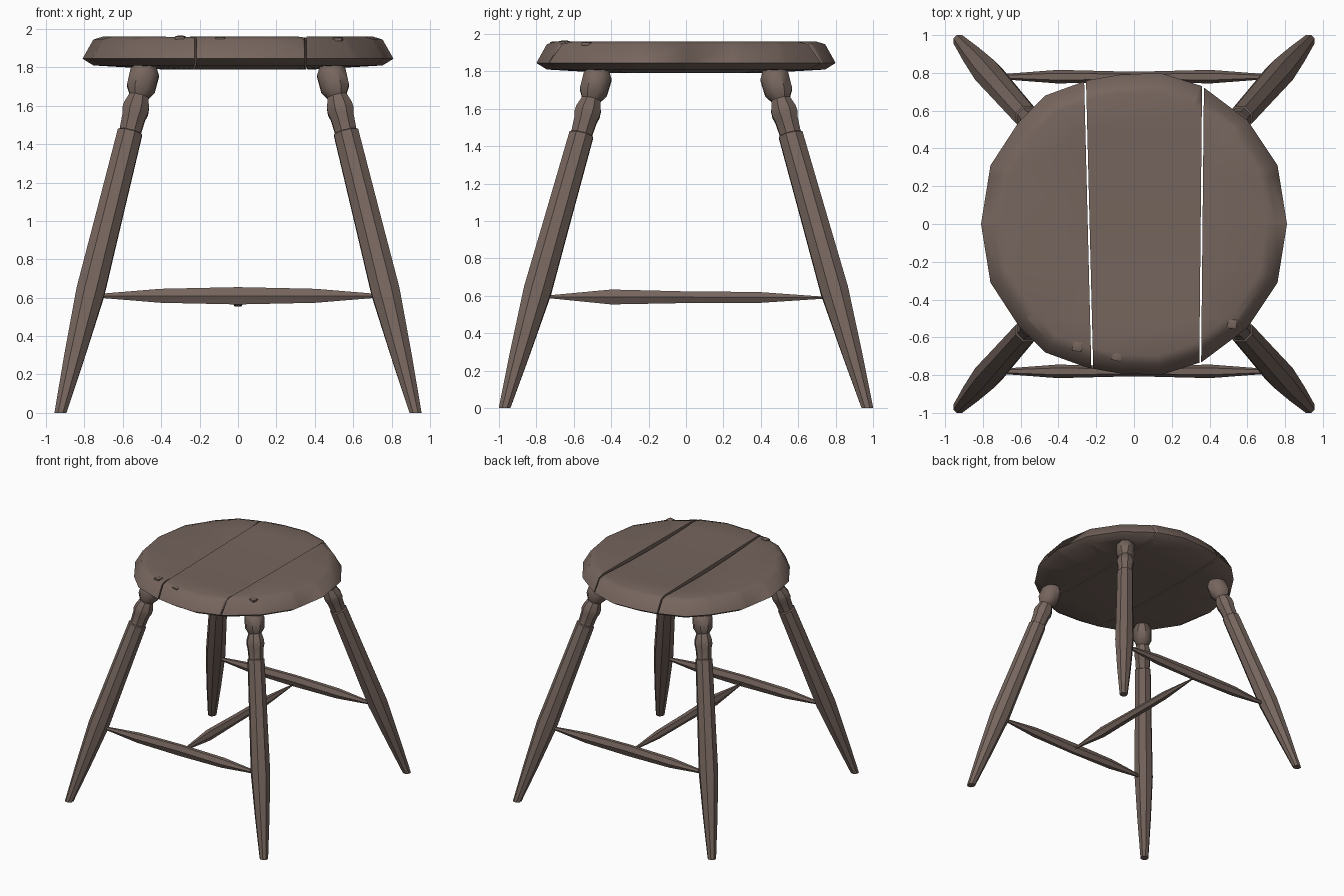
import bpy, bmesh, math
from mathutils import Vector

if "Cube" in bpy.data.objects:
    bpy.data.objects.remove(bpy.data.objects["Cube"])

wood = bpy.data.materials.new("brown wood")
wood.use_nodes = True
colour = (0.18, 0.13, 0.11, 1)
wood.diffuse_color = colour
wood.node_tree.nodes["Principled BSDF"].inputs["Base Color"].default_value = colour


def finish(bm, name, angle):
    """Turn a bmesh into a shaded object."""
    bmesh.ops.recalc_face_normals(bm, faces=bm.faces)
    mesh = bpy.data.meshes.new(name)
    bm.to_mesh(mesh)
    bm.free()
    mesh.materials.append(wood)
    ob = bpy.data.objects.new(name, mesh)
    bpy.context.collection.objects.link(ob)
    bpy.ops.object.select_all(action='DESELECT')
    ob.select_set(True)
    bpy.context.view_layer.objects.active = ob
    bpy.ops.object.shade_smooth_by_angle(angle=math.radians(angle))
    return ob


def loft(bm, rings):
    """Skin a list of closed point rings and cap both ends."""
    loops = [[bm.verts.new(p) for p in ring] for ring in rings]
    for a, b in zip(loops, loops[1:]):
        for i in range(len(a)):
            j = (i + 1) % len(a)
            bm.faces.new((a[i], a[j], b[j], b[i]))
    bm.faces.new(loops[0])
    bm.faces.new(loops[-1])


# Seat outline, mirrored front to back
half = [(.81, 0), (.76, .31), (.6, .55), (.36, .73), (.14, .8), (-.08, .79),
        (-.25, .76), (-.47, .68), (-.61, .54), (-.76, .31), (-.81, 0)]
outline = half + [(x, -y) for x, y in reversed(half[1:-1])]
seat_profile = [(.5, 1.79), (.93, 1.81), (1, 1.845), (.93, 1.945), (.87, 1.96)]

# Slits between the planks: x at y = 0 and slant along y
slits = [(-.24, -.025), (.358, .01)]


def plank(name, left, right, dip):
    bm = bmesh.new()
    loft(bm, [[(x * s, y * s, z) for x, y in outline] for s, z in seat_profile])
    for slit, side in ((left, 1), (right, -1)):
        if slit:
            x, slant = slit
            bmesh.ops.bisect_plane(bm, geom=bm.verts[:] + bm.edges[:] + bm.faces[:],
                                   plane_co=(x + side * .005, 0, 0),
                                   plane_no=(side, -side * slant, 0), clear_inner=True)
            bmesh.ops.holes_fill(bm, edges=[e for e in bm.edges if e.is_boundary])
    for y in (-.5, -.25, 0, .25, .5):
        bmesh.ops.bisect_plane(bm, geom=bm.verts[:] + bm.edges[:] + bm.faces[:],
                               plane_co=(0, y, 0), plane_no=(0, 1, 0))
    # The top sinks slightly along the right-hand slit
    if right:
        for v in bm.verts:
            if v.co.z > 1.95 and abs(v.co.x - right[0]) < .04:
                v.co.z -= dip * max(0, 1 - (v.co.y / .7) ** 2)
    finish(bm, name, 62)


plank("seat_plank_right", None, slits[0], .025)
plank("seat_plank_middle", slits[0], slits[1], .025)
plank("seat_plank_left", slits[1], None, 0)

# Small square pegs on the front of the seat
for n, (x, y, z) in enumerate([(-.3, -.65, 1.957), (-.09, -.7, 1.952), (.52, -.53, 1.95)]):
    bm = bmesh.new()
    rings = []
    for r, dz in ((.034, -.012), (.034, .004), (.018, .008)):
        rings.append([(x + r * math.cos(a * math.pi / 2 + .6),
                       y + r * math.sin(a * math.pi / 2 + .6), z + dz) for a in range(4)])
    loft(bm, rings)
    finish(bm, f"seat_peg_{n + 1}", 20)

# Turned legs: height and radius
leg_profile = [(0, .034), (.3, .058), (.63, .078), (1, .073), (1.46, .068),
               (1.465, .059), (1.54, .064), (1.57, .072), (1.6, .07), (1.65, .053),
               (1.69, .078), (1.77, .08), (1.815, .052)]
foot, head = Vector((.925, .97, 0)), Vector((.475, .46, 1.815))


def leg(name, sx, sy):
    bm = bmesh.new()
    rings = []
    for z, r in leg_profile:
        c = foot.lerp(head, z / head.z)
        tilt = .33 * min(1, z / .6)
        ring = []
        for k in range(8):
            a = math.tau * (k + .5) / 8
            dx, dy = r * math.cos(a), r * math.sin(a)
            ring.append((sx * (c.x + dx), sy * (c.y + dy), z + tilt * (dx + dy) * .7))
        rings.append(ring)
    loft(bm, rings)
    finish(bm, name, 40)


for sy, end in ((-1, "front"), (1, "back")):
    for sx, side in ((-1, "right"), (1, "left")):
        leg(f"{end}_{side}_leg", sx, sy)


def stretcher(name, start, stop, stations):
    """Faceted spindle: stations give position, half width, half height."""
    start, stop = Vector(start), Vector(stop)
    side = (stop - start).cross(Vector((0, 0, 1))).normalized()
    bm = bmesh.new()
    rings = []
    for t, w, h in stations:
        c = start.lerp(stop, t)
        rings.append([c + side * (w * math.cos(k * math.tau / 6))
                      + Vector((0, 0, h * math.sin(k * math.tau / 6))) for k in range(6)])
    loft(bm, rings)
    finish(bm, name, 30)


spindle = [(0, .012, .012), (.22, .036, .042), (.5, .026, .052), (.78, .036, .042), (1, .012, .012)]
for sy, end in ((-1, "front"), (1, "back")):
    stretcher(f"{end}_stretcher", (-.72, .78 * sy, .61), (.72, .78 * sy, .61), spindle)
stretcher("cross_stretcher", (0, -.74, .595), (0, .74, .59),
          [(0, .008, .008), (.23, .036, .046), (.5, .036, .036), (.76, .032, .034), (1, .006, .006)])
